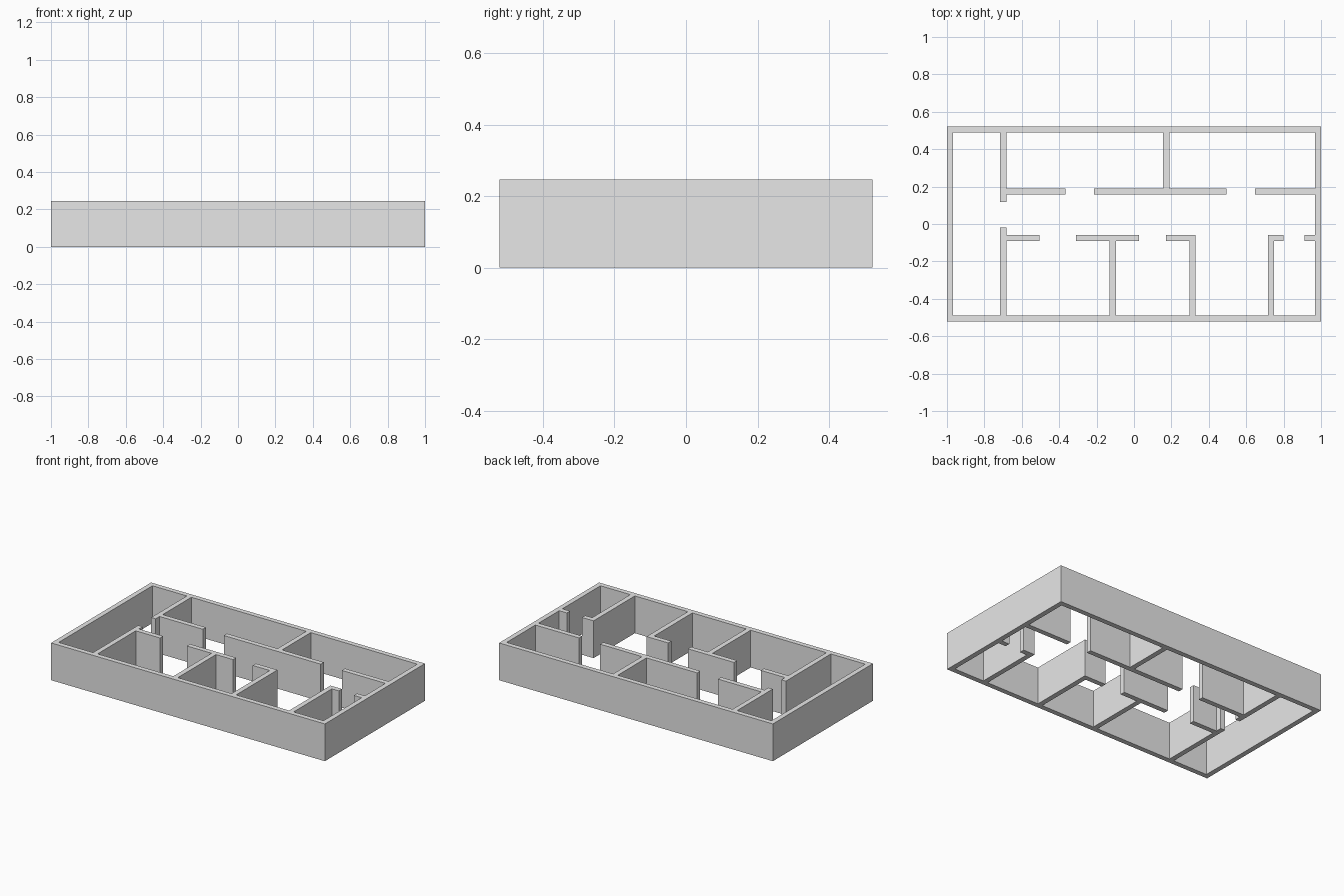
import bpy
import bmesh

cube = bpy.data.objects.get("Cube")
if cube:
    bpy.data.objects.remove(cube, do_unlink=True)

HEIGHT = 0.246
T = 0.033                    # wall thickness
X, Y = 1.0, 0.522            # outer half sizes
IX, IY = X - T, Y - T        # inner half sizes

plaster = bpy.data.materials.new("plain_grey")
plaster.use_nodes = True
plaster.diffuse_color = (0.8, 0.8, 0.8, 1)
plaster.node_tree.nodes["Principled BSDF"].inputs["Base Color"].default_value = (0.8, 0.8, 0.8, 1)


def wall(name, *rects):
    """Merge plan rectangles (x0, x1, y0, y1) into one footprint and raise it."""
    xs = sorted({x for r in rects for x in r[:2]})
    ys = sorted({y for r in rects for y in r[2:]})
    bm = bmesh.new()
    for x0, x1 in zip(xs, xs[1:]):
        for y0, y1 in zip(ys, ys[1:]):
            cx, cy = (x0 + x1) / 2, (y0 + y1) / 2
            if any(r[0] < cx < r[1] and r[2] < cy < r[3] for r in rects):
                corners = [(x0, y0), (x1, y0), (x1, y1), (x0, y1)]
                bm.faces.new([bm.verts.new((x, y, 0)) for x, y in corners])
    bmesh.ops.remove_doubles(bm, verts=bm.verts, dist=0.0001)
    raised = bmesh.ops.extrude_face_region(bm, geom=bm.faces[:], use_keep_orig=True)
    top = [v for v in raised["geom"] if isinstance(v, bmesh.types.BMVert)]
    bmesh.ops.translate(bm, verts=top, vec=(0, 0, HEIGHT))
    bmesh.ops.recalc_face_normals(bm, faces=bm.faces)
    bmesh.ops.dissolve_limit(bm, angle_limit=0.01, verts=bm.verts, edges=bm.edges)
    mesh = bpy.data.meshes.new(name)
    bm.to_mesh(mesh)
    bm.free()
    mesh.materials.append(plaster)
    obj = bpy.data.objects.new(name, mesh)
    bpy.context.collection.objects.link(obj)


# Outer shell
wall("outer_walls", (-X, X, IY, Y), (-X, X, -Y, -IY), (-X, -IX, -Y, Y), (IX, X, -Y, Y))

# Plan lines of the two corridor walls and the cross wall by the large room
BACK = (0.157, 0.157 + T)
FRONT = (-0.091, -0.091 + T)
SIDE = (-0.716, -0.716 + T)

# Rooms along the back
wall("back_right_partition", (*SIDE, 0.117, IY), (SIDE[1], -0.367, *BACK))
wall("back_middle_partition", (-0.214, 0.494, *BACK), (0.156, 0.156 + T, BACK[1], IY))
wall("back_left_partition", (0.648, IX, *BACK))

# Rooms along the front
wall("front_right_partition", (*SIDE, -IY, -0.019), (SIDE[1], -0.506, *FRONT))
wall("front_middle_partition", (-0.31, 0.027, *FRONT), (-0.13, -0.13 + T, -IY, FRONT[0]))
wall("front_corner_partition", (0.171, 0.329, *FRONT), (0.329 - T, 0.329, -IY, FRONT[0]))
wall("front_left_partition", (0.716, 0.8, *FRONT), (0.716, 0.716 + T, -IY, FRONT[0]))
wall("front_left_door_stub", (0.911, IX, *FRONT))
